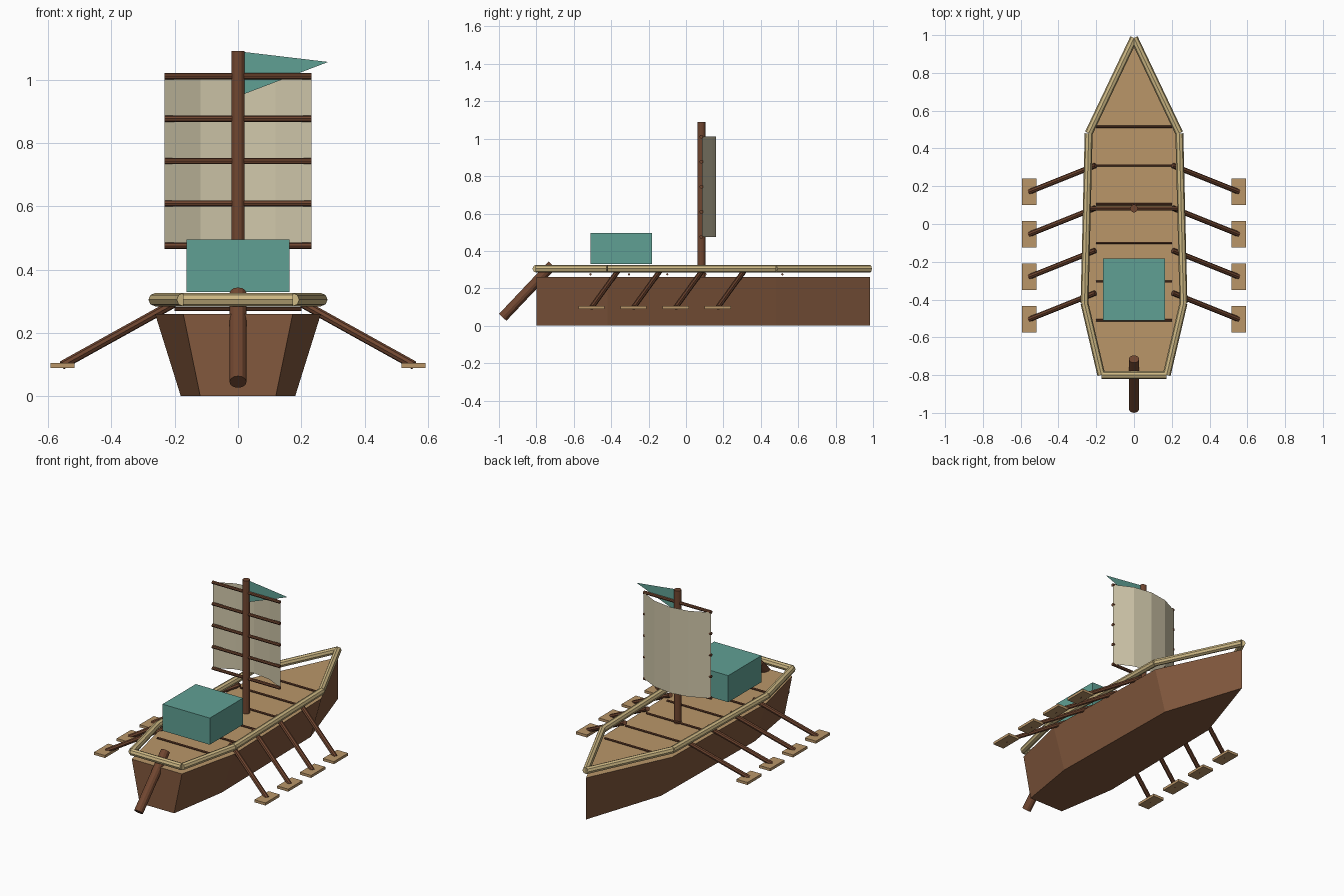
import bpy
import bmesh
from mathutils import Vector

if "Cube" in bpy.data.objects:
    bpy.data.objects.remove(bpy.data.objects["Cube"], do_unlink=True)


def material(name, srgb):
    col = [(c / 255 / 12.92 if c < 11 else ((c / 255 + 0.055) / 1.055) ** 2.4) for c in srgb] + [1]
    m = bpy.data.materials.new(name)
    m.diffuse_color = col
    m.use_nodes = True
    m.node_tree.nodes["Principled BSDF"].inputs["Base Color"].default_value = col
    return m


HULL = material("hull brown", (130, 88, 61))
WOOD = material("dark wood", (112, 70, 48))
DECK = material("deck tan", (186, 150, 105))
RAIL = material("rail straw", (205, 184, 132))
SAIL = material("sail cream", (208, 199, 170))
TEAL = material("teal cloth", (96, 160, 148))


def finish(name, bm, *mats):
    mesh = bpy.data.meshes.new(name)
    bm.to_mesh(mesh)
    bm.free()
    for m in mats:
        mesh.materials.append(m)
    ob = bpy.data.objects.new(name, mesh)
    bpy.context.collection.objects.link(ob)
    return ob


def rod(name, a, b, r, mat, sides=8):
    a, b = Vector(a), Vector(b)
    bm = bmesh.new()
    bmesh.ops.create_cone(bm, cap_ends=True, segments=sides, radius1=r, radius2=r,
                          depth=(b - a).length)
    ob = finish(name, bm, mat)
    ob.location = (a + b) / 2
    ob.rotation_mode = 'QUATERNION'
    ob.rotation_quaternion = (b - a).to_track_quat('Z', 'Y')
    return ob


def box(name, centre, size, mat):
    bm = bmesh.new()
    bmesh.ops.create_cube(bm, size=1)
    bmesh.ops.scale(bm, vec=size, verts=bm.verts)
    bmesh.ops.translate(bm, vec=centre, verts=bm.verts)
    return finish(name, bm, mat)


# Hull: plan outline lofted from a narrow bottom to a wide deck
half = [(0.173, -0.8), (0.262, -0.42), (0.24, 0.48)]
outline = half + [(0, 0.985)] + [(-x, y) for x, y in reversed(half)]
bm = bmesh.new()
low = [bm.verts.new((x * 0.69, y, 0)) for x, y in outline]
top = [bm.verts.new((x, y, 0.26)) for x, y in outline]
bm.faces.new(list(reversed(low)))
deck = bm.faces.new(top)
deck.material_index = 1
for i in range(len(outline)):
    j = (i + 1) % len(outline)
    bm.faces.new((low[i], low[j], top[j], top[i]))
finish("hull", bm, HULL, DECK)

# Railing along the outline
for i, (x, y) in enumerate(outline):
    x2, y2 = outline[(i + 1) % len(outline)]
    rod(f"rail_{i + 1}", (x, y, 0.305), (x2, y2, 0.305), 0.021, RAIL)

# Thin deck beams
for i in range(6):
    y = -0.51 + i * 0.205
    rod(f"deck_beam_{i + 1}", (-0.2, y, 0.275), (0.2, y, 0.275), 0.006, WOOD)

# Oars with flat blades
for side, s in (("left", 1), ("right", -1)):
    for i in range(4):
        y = -0.505 + i * 0.225
        rod(f"{side}_oar_{i + 1}", (s * 0.555, y, 0.098), (s * 0.205, y + 0.14, 0.292), 0.014, WOOD)
        box(f"{side}_oar_blade_{i + 1}", (s * 0.554, y, 0.097), (0.076, 0.14, 0.016), DECK)

# Steering oar, mast and yards
rod("steering_oar", (0, -0.98, 0.045), (0, -0.715, 0.325), 0.027, WOOD, 12)
rod("mast", (0, 0.082, 0.26), (0, 0.082, 1.09), 0.021, WOOD, 12)
for i in range(5):
    z = 0.475 + i * 0.134
    rod(f"yard_{i + 1}", (-0.233, 0.082, z), (0.233, 0.082, z), 0.01, WOOD)

# Billowing sail
bm = bmesh.new()
curve = [(-0.233, 0.085), (-0.118, 0.142), (0, 0.16), (0.118, 0.142), (0.233, 0.085)]
rows = [[bm.verts.new((x, y, z)) for x, y in curve] for z in (0.475, 1.011)]
for i in range(4):
    bm.faces.new((rows[0][i], rows[1][i], rows[1][i + 1], rows[0][i + 1]))
finish("sail", bm, SAIL)

# Pennant
bm = bmesh.new()
bm.faces.new([bm.verts.new((x, 0.082, z)) for x, z in ((0.015, 0.953), (0.285, 1.056), (0.015, 1.088))])
finish("pennant", bm, TEAL)

# Cabin
box("cabin", (0, -0.347, 0.412), (0.326, 0.328, 0.166), TEAL)
